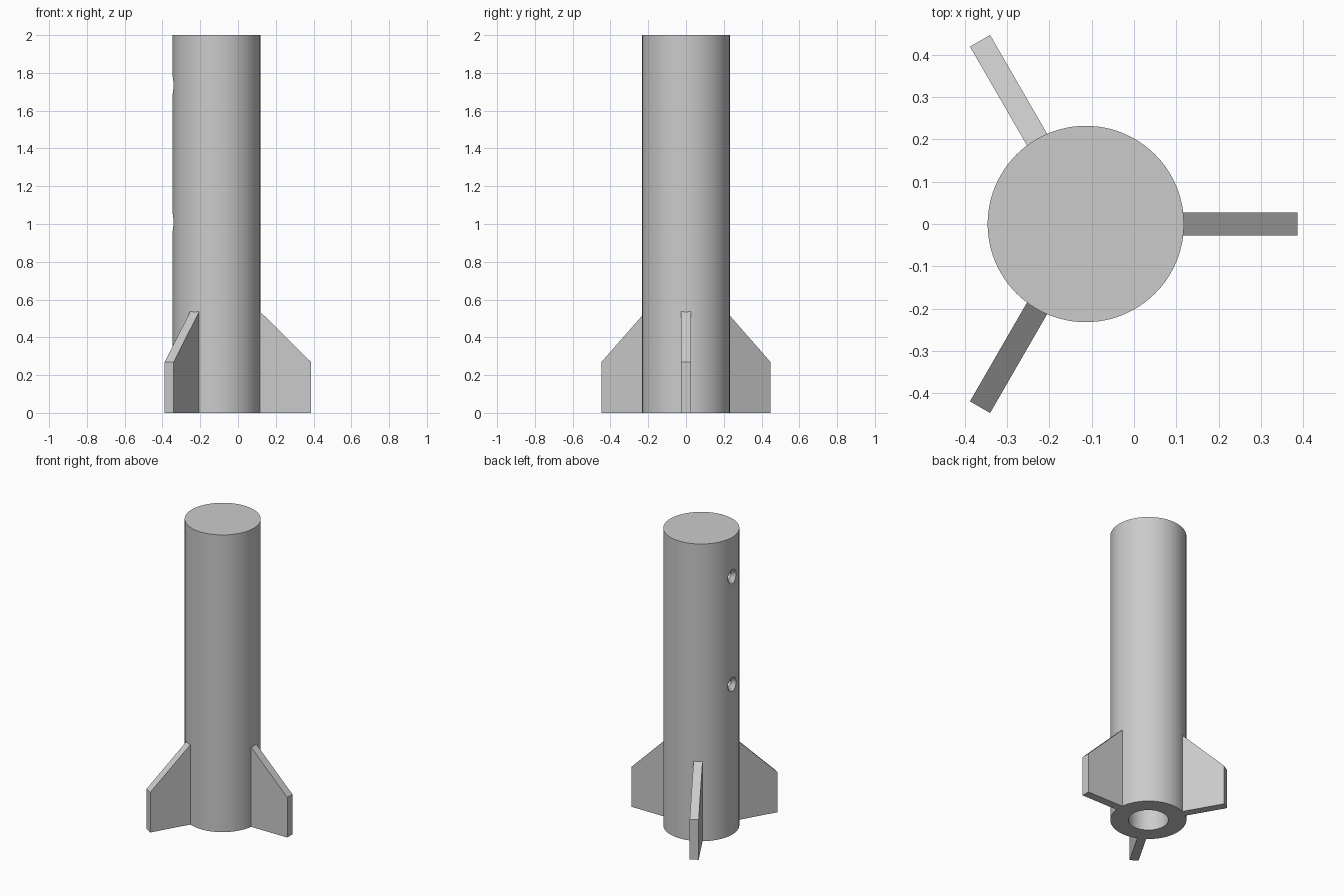
import bpy, bmesh, math
from mathutils import Matrix, Vector

default = bpy.data.objects.get("Cube")
if default:
    bpy.data.objects.remove(default, do_unlink=True)

AXIS_X = -0.114          # tube axis position
RADIUS = 0.232
BORE = 0.122
HEIGHT = 2.0
BORE_TOP = 1.86
FIN_REACH = 0.5
FIN_HALF = 0.0275

grey = bpy.data.materials.new("light grey")
grey.use_nodes = True
grey.diffuse_color = (0.6, 0.6, 0.6, 1)
grey.node_tree.nodes["Principled BSDF"].inputs["Base Color"].default_value = (0.6, 0.6, 0.6, 1)


def make_object(name, bm):
    bmesh.ops.recalc_face_normals(bm, faces=bm.faces)
    mesh = bpy.data.meshes.new(name)
    bm.to_mesh(mesh)
    bm.free()
    mesh.materials.append(grey)
    obj = bpy.data.objects.new(name, mesh)
    bpy.context.collection.objects.link(obj)
    return obj


def lathe(name, profile, steps):
    """Revolve an (r, z) profile around z; end points on the axis close it."""
    bm = bmesh.new()
    verts = [bm.verts.new((r, 0, z)) for r, z in profile]
    edges = [bm.edges.new(pair) for pair in zip(verts, verts[1:])]
    bmesh.ops.spin(bm, geom=verts + edges, axis=(0, 0, 1), cent=(0, 0, 0),
                   angle=math.tau, steps=steps, use_merge=True)
    bmesh.ops.remove_doubles(bm, verts=bm.verts, dist=0.0001)
    return make_object(name, bm)


# Body: capped tube with a bore open at the bottom
body = lathe("body_tube", [(0, BORE_TOP), (BORE, BORE_TOP), (BORE, 0),
                           (RADIUS, 0), (RADIUS, HEIGHT), (0, HEIGHT)], 96)
body.location.x = AXIS_X

# Two countersunk screw holes through the wall on the -x side
for z in (1.01, 1.735):
    cutter = lathe("screw_hole_cutter", [(0, 0.1), (0.022, 0.1), (0.022, 0.205),
                                         (0.047, 0.232), (0.047, 0.3), (0, 0.3)], 32)
    cutter.hide_render = True
    cutter.data.transform(Matrix.Translation((AXIS_X, 0, z))
                          @ Matrix.Rotation(-math.pi / 2, 4, 'Y'))
    cut = body.modifiers.new("screw_hole", 'BOOLEAN')
    cut.operation = 'DIFFERENCE'
    cut.solver = 'EXACT'
    cut.object = cutter
    bpy.context.view_layer.objects.active = body
    bpy.ops.object.modifier_apply(modifier=cut.name)
    bpy.data.objects.remove(cutter, do_unlink=True)

bpy.ops.object.select_all(action='DESELECT')
body.select_set(True)
bpy.context.view_layer.objects.active = body
bpy.ops.object.shade_smooth_by_angle(angle=math.radians(25))

# Three swept fins, rooted slightly inside the wall
root = RADIUS - 0.02
slope = (0.535 - 0.27) / (FIN_REACH - RADIUS)
outline = [(root, 0), (FIN_REACH, 0), (FIN_REACH, 0.27), (root, 0.535 + 0.02 * slope)]
for i, name in enumerate(("left_fin", "back_fin", "front_fin")):
    bm = bmesh.new()
    face = bm.faces.new([bm.verts.new((r, -FIN_HALF, z)) for r, z in outline])
    side = bmesh.ops.extrude_face_region(bm, geom=[face])
    moved = [v for v in side["geom"] if isinstance(v, bmesh.types.BMVert)]
    bmesh.ops.translate(bm, verts=moved, vec=Vector((0, 2 * FIN_HALF, 0)))
    fin = make_object(name, bm)
    fin.location.x = AXIS_X
    fin.rotation_euler.z = i * math.tau / 3
